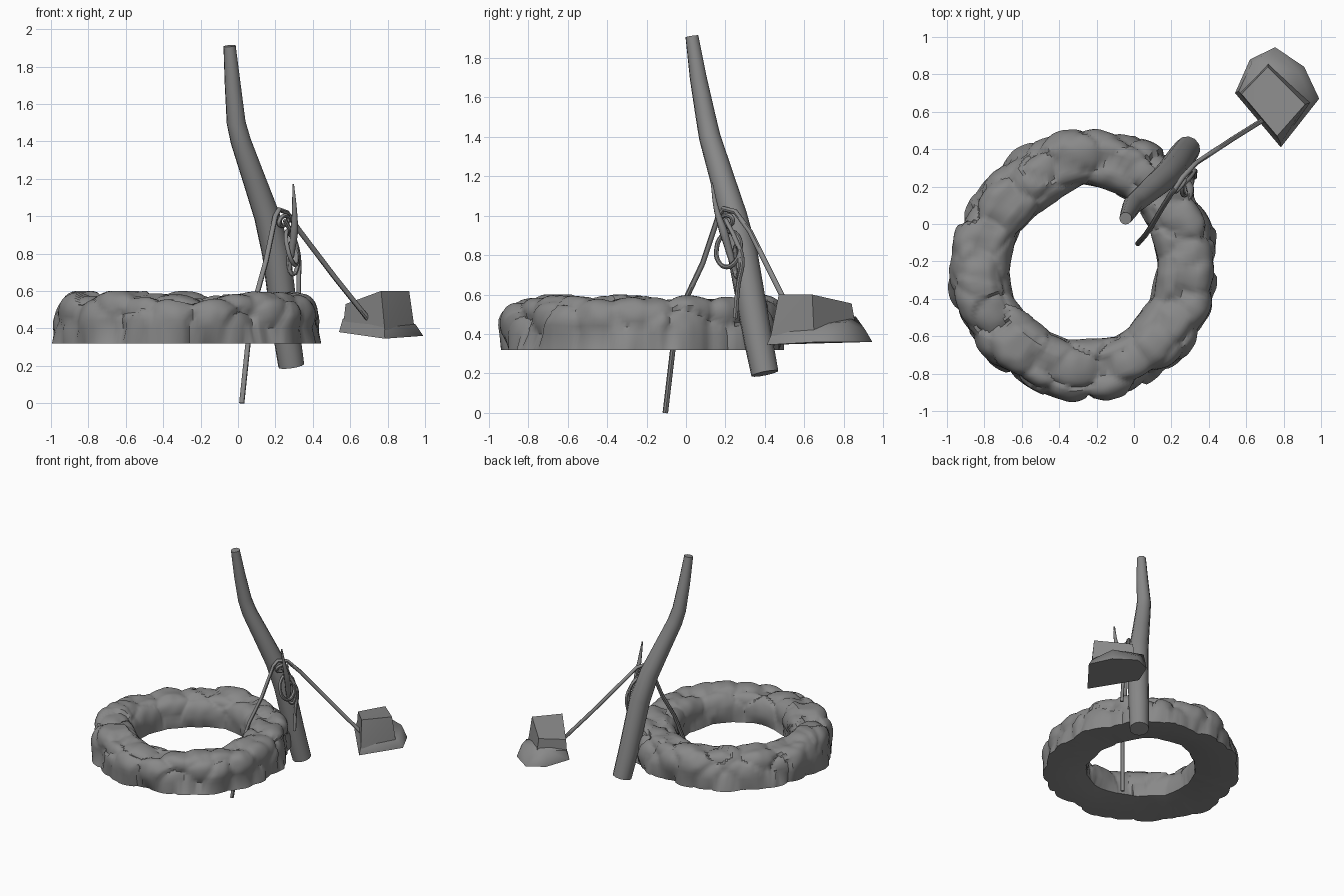
import bpy, bmesh, math
from mathutils import Vector, noise

if "Cube" in bpy.data.objects:
    bpy.data.objects.remove(bpy.data.objects["Cube"], do_unlink=True)

GREY = (0.25, 0.25, 0.25, 1)
grey = bpy.data.materials.new("stone grey")
grey.use_nodes = True
grey.diffuse_color = GREY
grey.node_tree.nodes["Principled BSDF"].inputs["Base Color"].default_value = GREY


def finish(obj, angle):
    """Select the object, smooth it by angle and give it the material."""
    bpy.ops.object.select_all(action="DESELECT")
    obj.select_set(True)
    bpy.context.view_layer.objects.active = obj
    if obj.type == "CURVE":
        bpy.ops.object.convert(target="MESH")
        obj = bpy.context.object
    obj.data.materials.clear()
    obj.data.materials.append(grey)
    bpy.ops.object.shade_smooth_by_angle(angle=math.radians(angle))


def mesh_object(name, bm, angle):
    bmesh.ops.recalc_face_normals(bm, faces=bm.faces)
    mesh = bpy.data.meshes.new(name)
    bm.to_mesh(mesh)
    bm.free()
    obj = bpy.data.objects.new(name, mesh)
    bpy.context.collection.objects.link(obj)
    finish(obj, angle)


def tube(name, points, radii, sides=2, smooth=True, cyclic=False):
    """Round tube along a path, with one radius or one per point."""
    curve = bpy.data.curves.new(name, "CURVE")
    curve.dimensions = "3D"
    curve.bevel_depth = 1.0
    curve.bevel_resolution = sides
    curve.use_fill_caps = True
    curve.resolution_u = 5
    if not isinstance(radii, (list, tuple)):
        radii = [radii] * len(points)
    spline = curve.splines.new("BEZIER" if smooth else "POLY")
    target = spline.bezier_points if smooth else spline.points
    target.add(len(points) - 1)
    for p, co, r in zip(target, points, radii):
        p.co = co if smooth else (*co, 1)
        p.radius = r
        if smooth:
            p.handle_left_type = p.handle_right_type = "AUTO"
    spline.use_cyclic_u = cyclic
    obj = bpy.data.objects.new(name, curve)
    bpy.context.collection.objects.link(obj)
    finish(obj, 45)


def hull(name, points, angle):
    """Convex block around the points."""
    bm = bmesh.new()
    verts = [bm.verts.new(p) for p in points]
    res = bmesh.ops.convex_hull(bm, input=verts)
    loose = {g for g in res["geom_interior"] + res["geom_unused"]
             if isinstance(g, bmesh.types.BMVert)}
    bmesh.ops.delete(bm, geom=list(loose), context="VERTS")
    mesh_object(name, bm, angle)


# Stone ring: an arched wall broken into domed stones, with a smooth underside
CENTRE = Vector((-0.28, -0.2, 0))
FLOOR, TOP = 0.32, 0.6
STEPS, ARCH, BASE = 220, 28, 4


def stone_relief(p):
    """Height of the stone surface: domed cells with stepped edges."""
    dist, cells = noise.voronoi(p * 5.5)
    step = noise.noise(cells[0] * 3.7)
    return 0.028 - 0.07 * dist[0] ** 2 + 0.035 * step + 0.008 * noise.noise(p * 14)


def lobe(angle, centre):
    return max(0, math.cos(angle - math.radians(centre))) ** 4


bm = bmesh.new()
rows = []
for i in range(STEPS):
    a = math.tau * i / STEPS
    around = Vector((math.cos(a), math.sin(a), 0))
    # the ring draws in at one corner and swells at the opposite one
    middle = 0.558 - 0.06 * lobe(a, 135) + 0.03 * lobe(a, 290)
    row = []
    for j in range(ARCH + 1):
        t = math.pi * j / ARCH
        c, s = math.cos(t), max(0, math.sin(t))
        r = middle + 0.148 * math.copysign(abs(c) ** 0.6, c)
        z = FLOOR + 0.25 * s ** 0.5
        h = stone_relief(around * r + Vector((0, 0, z)))
        h *= 1 if c > -0.3 else 0.6
        p = CENTRE + around * (r + h * c)
        p.z = min(z + h * s, TOP)
        if c < 0:
            p.z = max(p.z, FLOOR + 0.03 * c * c)
        row.append(p)
    outer, inner = row[0], row[-1]
    for k in range(1, BASE):
        f = k / BASE
        p = inner.lerp(outer, f)
        p.z = FLOOR + 0.03 * (1 - f) ** 2
        row.append(p)
    rows.append([bm.verts.new(p) for p in row])
for row, nxt in zip(rows, rows[1:] + rows[:1]):
    for j in range(len(row)):
        k = (j + 1) % len(row)
        bm.faces.new((row[j], nxt[j], nxt[k], row[k]))
mesh_object("stone_ring", bm, 42)

# Leaning pole with a bend near the top
tube("pole", [(0.285, 0.40, 0.2), (0.255, 0.36, 0.4), (0.205, 0.288, 0.8),
              (0.155, 0.24, 1.0), (0.085, 0.18, 1.2), (0.015, 0.12, 1.4),
              (-0.01, 0.10, 1.5), (-0.028, 0.062, 1.7), (-0.045, 0.03, 1.91)],
     [0.07, 0.074, 0.077, 0.07, 0.062, 0.055, 0.051, 0.043, 0.033],
     sides=4, smooth=False)

# Rope from the hanging end, over the pole, to the weight
tube("rope", [(0.02, -0.105, 0), (0.06, -0.06, 0.38), (0.10, 0.0, 0.58),
              (0.15, 0.085, 0.76), (0.20, 0.165, 1.0), (0.22, 0.19, 1.035),
              (0.26, 0.25, 1.02), (0.33, 0.325, 0.92), (0.52, 0.45, 0.67),
              (0.72, 0.575, 0.42)], 0.014, smooth=False)


# Rope loops of the knot
def loop(name, centre, side, up, radius=0.012):
    side, up, centre = Vector(side), Vector(up), Vector(centre)
    tube(name, [centre + side * math.cos(t) + up * math.sin(t)
                for t in [math.tau * i / 8 for i in range(8)]], radius, cyclic=True)


loop("knot_loop", (0.285, 0.215, 0.83), (0.02, 0.06, 0), (-0.02, 0.01, 0.09))
loop("knot_small_loop", (0.245, 0.205, 0.975), (0.025, 0.03, 0.01), (0, -0.01, 0.025))
loop("knot_side_loop", (0.295, 0.26, 0.77), (0.025, 0.015, 0), (0, 0, 0.08))
tube("rope_tail", [(0.25, 0.2, 0.98), (0.30, 0.25, 0.88), (0.325, 0.285, 0.78),
                   (0.325, 0.265, 0.65), (0.325, 0.25, 0.48)], 0.012)

# Tapered peg pushed through the knot
tube("peg", [(0.295, 0.13, 1.17), (0.302, 0.155, 1.03), (0.30, 0.19, 0.92),
             (0.285, 0.225, 0.8), (0.275, 0.25, 0.7)],
     [0.005, 0.014, 0.022, 0.018, 0.008])

# Stone weight: a broad low skirt with a block rising through it
hull("weight_skirt", [
    (0.54, 0.70, 0.38), (0.56, 0.71, 0.45), (0.62, 0.88, 0.37), (0.63, 0.86, 0.49),
    (0.755, 0.945, 0.36), (0.74, 0.91, 0.42), (0.91, 0.84, 0.36), (0.88, 0.81, 0.46),
    (0.99, 0.67, 0.36), (0.95, 0.66, 0.42), (0.785, 0.41, 0.345), (0.78, 0.45, 0.44)], 50)
hull("weight_block", [
    (0.575, 0.695, 0.53), (0.715, 0.84, 0.555), (0.915, 0.64, 0.6), (0.765, 0.47, 0.6),
    (0.56, 0.70, 0.39), (0.72, 0.87, 0.39), (0.945, 0.65, 0.39), (0.785, 0.43, 0.39)], 35)
